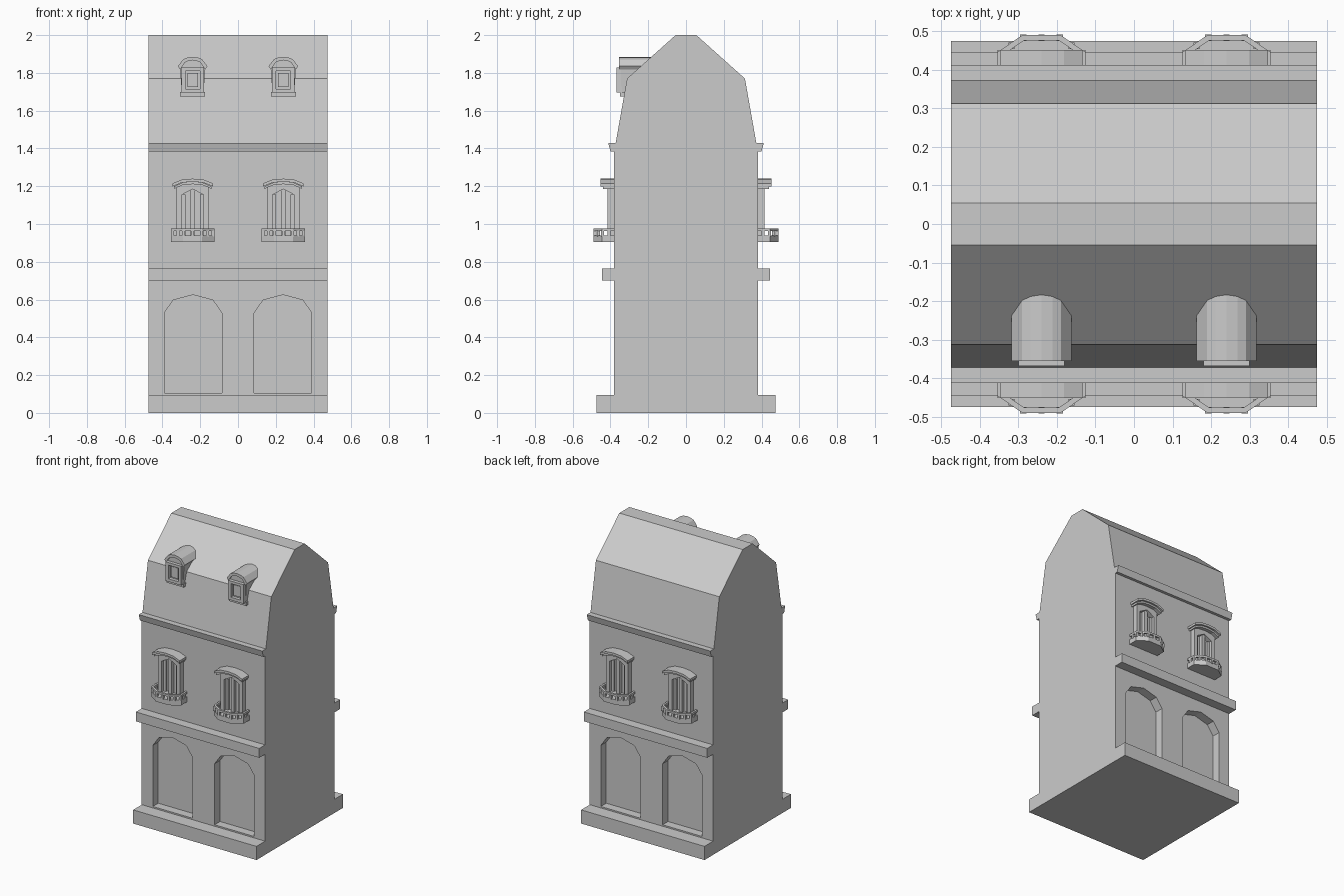
import bpy, bmesh
from mathutils import Vector

cube = bpy.data.objects.get("Cube")
if cube:
    bpy.data.objects.remove(cube, do_unlink=True)

stone = bpy.data.materials.new("grey stone")
stone.use_nodes = True
GREY = (0.6, 0.6, 0.6, 1)
stone.diffuse_color = GREY
stone.node_tree.nodes["Principled BSDF"].inputs["Base Color"].default_value = GREY

W = 0.475  # half width of the house


def extrude(name, faces, axis, lo, hi):
    """Extrude flat outlines along an axis; outline order is the other two axes."""
    bm = bmesh.new()

    def place(p, d):
        q = list(p)
        q.insert(axis, d)
        return bm.verts.new(q)
    for pts in faces:
        a = [place(p, lo) for p in pts]
        b = [place(p, hi) for p in pts]
        bm.faces.new(a)
        bm.faces.new(b[::-1])
        for i in range(len(a)):
            j = (i + 1) % len(a)
            bm.faces.new((a[j], a[i], b[i], b[j]))
    bmesh.ops.recalc_face_normals(bm, faces=bm.faces[:])
    mesh = bpy.data.meshes.new(name)
    bm.to_mesh(mesh)
    bm.free()
    mesh.materials.append(stone)
    obj = bpy.data.objects.new(name, mesh)
    bpy.context.collection.objects.link(obj)
    return obj


def rect(a0, a1, b0, b1):
    return [(a0, b0), (a1, b0), (a1, b1), (a0, b1)]


def mirror(half):
    """Complete a right-hand half outline, given from outside to the centre."""
    return half + [(-x, z) for x, z in reversed(half) if x > 0]


def strip(outer, inner):
    """Quads between two open paths."""
    return [[outer[i], outer[i + 1], inner[i + 1], inner[i]]
            for i in range(len(outer) - 1)]


def shift(faces, cx):
    return [[(x + cx, v) for x, v in f] for f in faces]


# House mass, as side profiles drawn across the width
def across(name, half):
    return extrude(name, [half + [(-y, z) for y, z in reversed(half)]], 0, -W, W)


across("plinth", [(0.475, 0), (0.475, 0.095)])
walls = across("walls", [(0.38, 0.09), (0.38, 1.40)])
across("floor_band", [(0.445, 0.70), (0.445, 0.765)])
across("cornice", [(0.40, 1.385), (0.412, 1.43)])
across("mansard_roof", [(0.372, 1.40), (0.372, 1.43), (0.312, 1.77), (0.055, 2.0)])

# Recessed arches on both long faces
ARCH = mirror([(0.152, 0.105), (0.152, 0.53), (0.105, 0.597), (0, 0.625)])
for side in (-1, 1):
    for cx in (-0.238, 0.238):
        cutter = extrude("arch_cutter", shift([ARCH], cx), 1,
                         *sorted((side * 0.32, side * 0.5)))
        cutter.hide_render = True
        mod = walls.modifiers.new("arch", 'BOOLEAN')
        mod.operation = 'DIFFERENCE'
        mod.solver = 'EXACT'
        mod.object = cutter
        bpy.context.view_layer.objects.active = walls
        bpy.ops.object.modifier_apply(modifier=mod.name)
        bpy.data.objects.remove(cutter, do_unlink=True)


# Windows with hood and balcony
FRAME_OUT = mirror([(0.085, 0.93), (0.085, 1.20), (0, 1.22)])
FRAME_IN = mirror([(0.057, 0.93), (0.057, 1.155), (0, 1.185)])
HOOD_TOP = mirror([(0.107, 1.215), (0.058, 1.235), (0, 1.24)])
HOOD_MID = [(x, z - 0.016) for x, z in HOOD_TOP]
HOOD_LOW = [(x * 0.93, z - 0.013) for x, z in HOOD_MID]
HOOD_MID_IN = [(x * 0.93, z) for x, z in HOOD_MID]
DECK = mirror([(0.115, 0.375), (0.115, 0.445), (0.05, 0.49)])
DECK_IN = mirror([(0.101, 0.375), (0.101, 0.438), (0.045, 0.476)])


def balusters(cx, side):
    """Square posts at the corners and midpoints of the railing."""
    path = [(Vector(a) + Vector(b)) / 2 for a, b in zip(DECK, DECK_IN)]
    spots = []
    for a, b in zip(path, path[1:]):
        spots += [a.lerp(b, 0.5), b]
    r = 0.008
    return [rect(p.x + cx - r, p.x + cx + r, side * p.y - r, side * p.y + r)
            for p in spots[:-1]]


def window(cx, side, tag):
    def out(name, faces, depth):
        extrude(f"{tag}_{name}", shift(faces, cx), 1,
                *sorted((side * 0.375, side * depth)))

    def plan(name, faces, z0, z1):
        flat = [[(x, side * y) for x, y in f] for f in faces]
        extrude(f"{tag}_{name}", shift(flat, cx), 2, z0, z1)
    out("window_frame", strip(FRAME_OUT, FRAME_IN), 0.415)
    out("window_mullion", [rect(-0.012, 0.012, 0.93, 1.185)], 0.405)
    for s in (-1, 1):
        out("sash", [rect(s * 0.048 - 0.009, s * 0.048 + 0.009, 0.93, 1.155)], 0.395)
    out("hood_top", strip(HOOD_TOP, HOOD_MID), 0.452)
    out("hood_moulding", strip(HOOD_MID_IN, HOOD_LOW), 0.44)
    plan("balcony_deck", [DECK], 0.905, 0.94)
    plan("balcony_rail", strip(DECK, DECK_IN), 0.962, 0.976)
    extrude(f"{tag}_balusters", balusters(cx, side), 2, 0.935, 0.965)


# Dormers on the front roof slope
CAP = mirror([(0.078, 1.836), (0.05, 1.872), (0.028, 1.881), (0, 1.885)])
CAP_IN = [(x * 0.85, z - 0.018) for x, z in CAP]


def dormer(cx, tag):
    def part(name, faces, y0, y1):
        extrude(f"{tag}_dormer_{name}", shift(faces, cx), 1, y0, y1)
    part("cap", strip(CAP, CAP_IN), -0.355, -0.17)
    part("body", [[(-0.058, 1.70), (0.058, 1.70)] + CAP_IN], -0.345, -0.17)
    part("apron", [rect(-0.066, 0.066, 1.675, 1.70)], -0.35, -0.30)
    opening = rect(-0.038, 0.038, 1.715, 1.81)
    border = rect(-0.06, 0.06, 1.695, 1.828)
    part("frame", strip(border + border[:1], opening + opening[:1]), -0.368, -0.34)
    part("pane", [rect(-0.027, 0.027, 1.725, 1.80)], -0.353, -0.34)


for cx, hand in ((-0.24, "right"), (0.24, "left")):
    for side, face in ((-1, "front"), (1, "back")):
        window(cx, side, f"{face}_{hand}")
    dormer(cx, f"front_{hand}")
